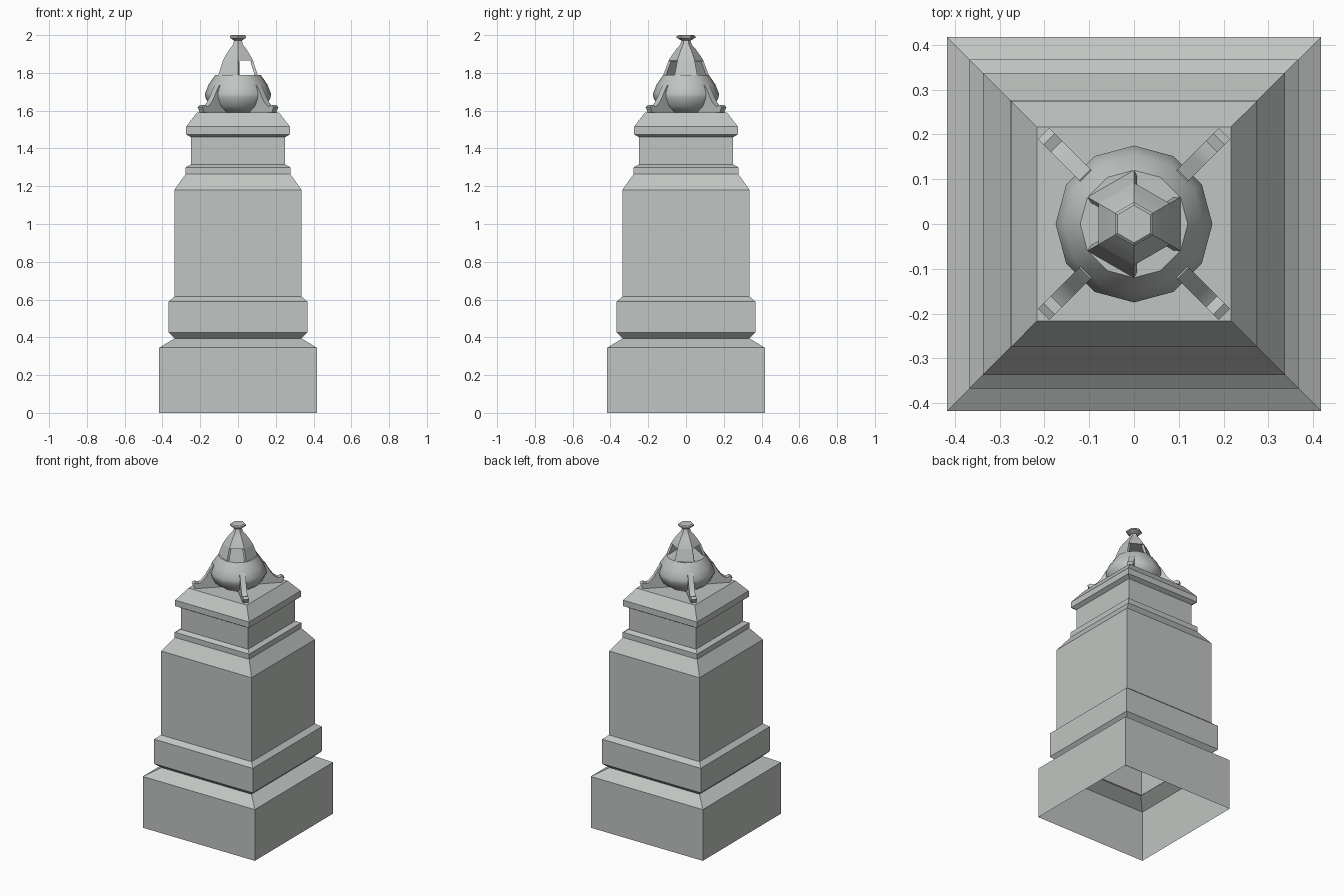
import bpy, math
from mathutils import Matrix

cube = bpy.data.objects.get("Cube")
if cube:
    bpy.data.objects.remove(cube)

stone = bpy.data.materials.new("pale grey stone")
stone.use_nodes = True
colour = (0.53, 0.56, 0.54, 1)
stone.diffuse_color = colour
stone.node_tree.nodes["Principled BSDF"].inputs["Base Color"].default_value = colour


def make(name, verts, faces, smooth=False):
    mesh = bpy.data.meshes.new(name)
    mesh.from_pydata(verts, [], faces)
    mesh.materials.append(stone)
    obj = bpy.data.objects.new(name, mesh)
    bpy.context.collection.objects.link(obj)
    if smooth:
        bpy.ops.object.select_all(action='DESELECT')
        obj.select_set(True)
        bpy.context.view_layer.objects.active = obj
        bpy.ops.object.shade_smooth_by_angle(angle=math.radians(40))
    return obj


def lathe(name, profile, sides, phase=0, bottom=True, top=True, keep=None, smooth=True):
    """Turn (radius, height) points, listed upwards, into a ring of faces."""
    verts, faces = [], []
    for r, z in profile:
        for i in range(sides):
            a = math.radians(phase) + math.tau * i / sides
            verts.append((r * math.cos(a), r * math.sin(a), z))
    for j in range(len(profile) - 1):
        for i in range(sides):
            if keep is None or i in keep:
                k = (i + 1) % sides
                faces.append((j * sides + i, j * sides + k,
                              (j + 1) * sides + k, (j + 1) * sides + i))
    if bottom:
        faces.append(tuple(reversed(range(sides))))
    if top:
        faces.append(tuple(range(len(verts) - sides, len(verts))))
    return make(name, verts, faces, smooth)


# Square pedestal, hollow and open underneath (half-width, height)
steps = [(.417, 0), (.417, .345), (.335, .395), (.367, .425), (.367, .59),
         (.337, .615), (.337, 1.18), (.277, 1.265), (.277, 1.30), (.25, 1.315),
         (.25, 1.46), (.275, 1.475), (.275, 1.515), (.217, 1.59)]
lathe("pedestal", [(w * math.sqrt(2), z) for w, z in steps], 4, 45,
      bottom=False, smooth=False)

# Rounded urn body
lathe("urn_body", [(.105, 1.59), (.15, 1.625), (.173, 1.67), (.175, 1.69),
                   (.155, 1.74), (.12, 1.79)], 12)

# Three wall panels that leave three open windows between them
panels = lathe("window_panels", [(.12, 1.79), (.092, 1.865)], 6, 30,
               bottom=False, top=False, keep=(1, 3, 5), smooth=False)
wall = panels.modifiers.new("thickness", 'SOLIDIFY')
wall.thickness = 0.015
wall.offset = -1

# Six-sided bell lid and knob
lathe("urn_lid", [(.092, 1.865), (.077, 1.89), (.052, 1.925), (.03, 1.95),
                  (.023, 1.972)], 6, 30)
lathe("knob", [(.023, 1.97), (.049, 1.986), (.049, 1.994), (.042, 2.0)], 6, 30)

# Four diagonal bracket feet
outline = [(.09, 1.59), (.27, 1.59), (.285, 1.62), (.268, 1.63), (.245, 1.622),
           (.222, 1.637), (.2, 1.665), (.175, 1.71), (.155, 1.737), (.12, 1.72)]
n = len(outline)
for i, corner in enumerate(("back_left", "back_right", "front_right", "front_left")):
    verts = [(r, y, z) for y in (-.0175, .0175) for r, z in outline]
    faces = [tuple(range(n)), tuple(reversed(range(n, 2 * n)))]
    faces += [(k, k + n, (k + 1) % n + n, (k + 1) % n) for k in range(n)]
    foot = make(corner + "_foot", verts, faces, smooth=True)
    foot.data.transform(Matrix.Rotation(math.radians(45 + 90 * i), 4, 'Z'))
